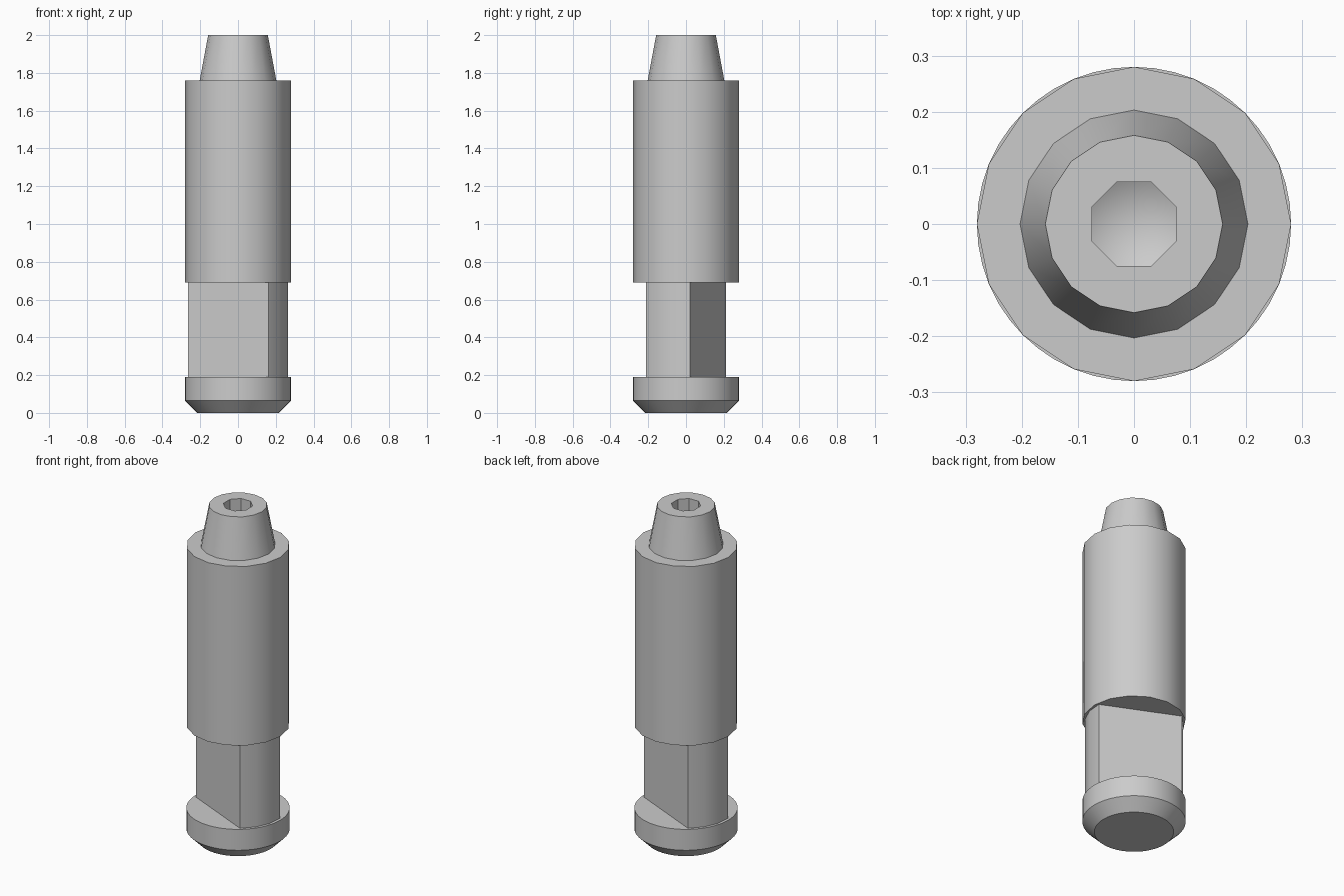
import bpy, bmesh, math

cube = bpy.data.objects.get("Cube")
if cube:
    bpy.data.objects.remove(cube, do_unlink=True)

# One plain grey for the whole part
GREY = (0.6, 0.6, 0.6, 1)
steel = bpy.data.materials.new("grey_steel")
steel.use_nodes = True
steel.diffuse_color = GREY
steel.node_tree.nodes["Principled BSDF"].inputs["Base Color"].default_value = GREY


def circle(radius, z, sides, offset=0.0):
    """Points of a level ring; offset is a turn in degrees."""
    return [(radius * math.cos(math.radians(offset + 360 * i / sides)),
             radius * math.sin(math.radians(offset + 360 * i / sides)), z)
            for i in range(sides)]


def bridge(bm, lower, upper):
    for i in range(len(lower)):
        j = (i + 1) % len(lower)
        bm.faces.new((lower[i], lower[j], upper[j], upper[i]))


def finish(name, bm):
    bmesh.ops.recalc_face_normals(bm, faces=bm.faces)
    mesh = bpy.data.meshes.new(name)
    bm.to_mesh(mesh)
    bm.free()
    mesh.materials.append(steel)
    obj = bpy.data.objects.new(name, mesh)
    bpy.context.collection.objects.link(obj)
    bpy.ops.object.select_all(action='DESELECT')
    obj.select_set(True)
    bpy.context.view_layer.objects.active = obj
    bpy.ops.object.shade_smooth_by_angle(angle=math.radians(30))
    return obj


def loft(name, rings):
    """Closed solid through a stack of matching rings."""
    bm = bmesh.new()
    loops = [[bm.verts.new(p) for p in ring] for ring in rings]
    for lower, upper in zip(loops, loops[1:]):
        bridge(bm, lower, upper)
    bm.faces.new(loops[0])
    bm.faces.new(loops[-1])
    return finish(name, bm)


# Chamfered foot collar
loft("foot_collar", [circle(r, z, 48) for r, z in
                     ((0.215, 0), (0.28, 0.065), (0.28, 0.19))])

# Neck: round bar with two parallel wrench flats
angles = [start + step * 19 for start in (-52.7, 127.3) for step in range(4)]
outline = [(0.266 * math.cos(math.radians(a)), 0.266 * math.sin(math.radians(a)))
           for a in angles]
loft("flatted_neck", [[(x, y, z) for x, y in outline] for z in (0.19, 0.69)])

# Main barrel
loft("barrel", [circle(0.28, z, 16) for z in (0.69, 1.76)])

# Tapered tip with a drilled centre hole ending in a point
bm = bmesh.new()
base = [bm.verts.new(p) for p in circle(0.203, 1.76, 16)]
rim = [bm.verts.new(p) for p in circle(0.158, 2.0, 16)]
mouth = [bm.verts.new(p) for p in circle(0.081, 2.0, 8, 22.5)]
floor = [bm.verts.new(p) for p in circle(0.081, 1.86, 8, 22.5)]
bridge(bm, base, rim)
bridge(bm, floor, mouth)
bm.faces.new(base)
point = bm.verts.new((0, 0, 1.815))
for i in range(8):
    j = (i + 1) % 8
    bm.faces.new((floor[i], floor[j], point))
    # Flat annulus joining the 16-sided rim to the 8-sided mouth
    a, b, c = (rim[(2 * i + k) % 16] for k in (1, 2, 3))
    bm.faces.new((a, b, c, mouth[j], mouth[i]))
finish("tapered_tip", bm)
